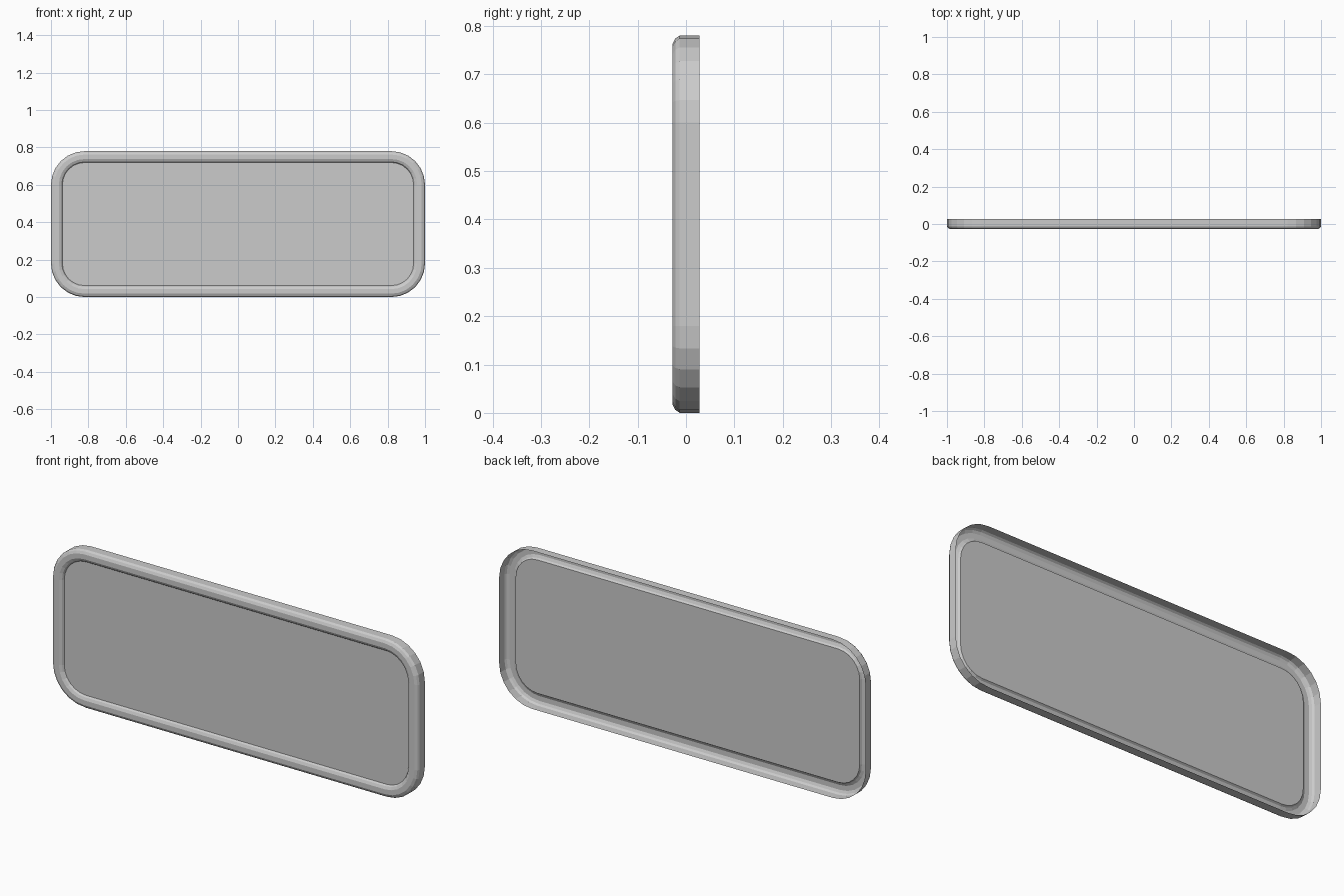
import bpy, bmesh, math

if "Cube" in bpy.data.objects:
    bpy.data.objects.remove(bpy.data.objects["Cube"])

HALF_W, HEIGHT, RADIUS, SEGS = 1.0, 0.78, 0.18, 6

# Cross-section of the pressed rim: (inset from outline, y depth)
PROFILE = [(0.0, 0.028), (0.0, -0.013), (0.006, -0.022), (0.018, -0.028),
           (0.042, -0.028), (0.055, -0.022), (0.061, -0.013)]


def rounded_outline(inset):
    """Rounded rectangle in x/z, anticlockwise seen from the front."""
    r = RADIUS - inset
    cx, cz = HALF_W - RADIUS, HEIGHT / 2 - RADIUS
    pts = []
    for k, (sx, sz) in enumerate([(1, 1), (-1, 1), (-1, -1), (1, -1)]):
        for i in range(SEGS + 1):
            a = math.pi / 2 * (k + i / SEGS)
            pts.append((sx * cx + r * math.cos(a),
                        HEIGHT / 2 + sz * cz + r * math.sin(a)))
    return pts


bm = bmesh.new()
rings = [[bm.verts.new((x, y, z)) for x, z in rounded_outline(inset)]
         for inset, y in PROFILE]

# Outer wall and raised rim
for a, b in zip(rings, rings[1:]):
    n = len(a)
    for i in range(n):
        j = (i + 1) % n
        bm.faces.new((a[i], a[j], b[j], b[i]))

# Recessed centre panel; the back stays open
bm.faces.new(rings[-1])

mesh = bpy.data.meshes.new("tray_panel")
bm.to_mesh(mesh)
bm.free()
panel = bpy.data.objects.new("tray_panel", mesh)
bpy.context.collection.objects.link(panel)
